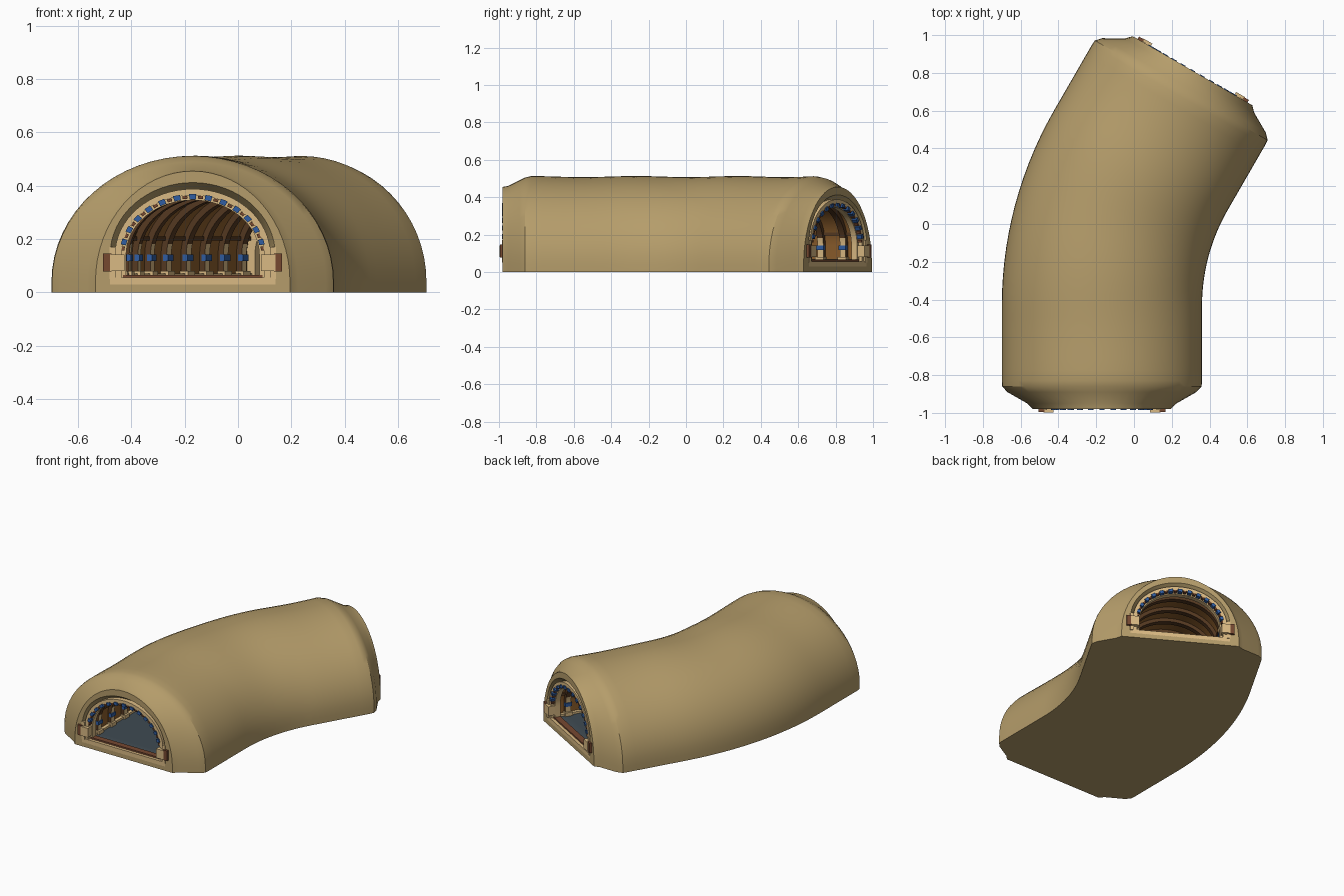
import bpy, bmesh, math
from mathutils import Vector

cube = bpy.data.objects.get("Cube")
if cube:
    bpy.data.objects.remove(cube, do_unlink=True)


def material(name, rgb):
    m = bpy.data.materials.new(name)
    m.use_nodes = True
    m.diffuse_color = (*rgb, 1)
    bsdf = m.node_tree.nodes["Principled BSDF"]
    bsdf.inputs["Base Color"].default_value = (*rgb, 1)
    bsdf.inputs["Roughness"].default_value = 0.8
    return m


SAND = material("sand", (0.46, 0.335, 0.145))
CREAM = material("cream", (0.70, 0.49, 0.23))
WALL = material("wall brown", (0.26, 0.11, 0.025))
DARK = material("dark brown", (0.09, 0.04, 0.015))
RUST = material("rust brown", (0.18, 0.065, 0.03))
BLUE = material("lamp blue", (0.03, 0.11, 0.36))
SLATE = material("floor slate", (0.05, 0.07, 0.085))

# Centre line: straight, thirty degree bend, straight
END, LEG, RADIUS, BEND = 0.15, 0.81, 1.55, math.radians(30)
STRAIGHT = END + LEG - RADIUS * math.tan(BEND / 2)
TOTAL = 2 * STRAIGHT + RADIUS * BEND
START = Vector((-0.17, -0.98, 0))


def place(s, x, z):
    """Point x to the side of the centre line at distance s, height z."""
    a = min(max((s - STRAIGHT) / RADIUS, 0), BEND)
    c = START + Vector((RADIUS * (1 - math.cos(a)),
                        min(s, STRAIGHT) + RADIUS * math.sin(a), 0))
    c += max(s - STRAIGHT - RADIUS * BEND, 0) * Vector((math.sin(a), math.cos(a), 0))
    return c + Vector((x * math.cos(a), -x * math.sin(a), z))


def arc(w, spring, top, a0=0.0, a1=180.0, n=32):
    angles = [math.radians(a0 + (a1 - a0) * i / n) for i in range(n + 1)]
    return [(w * math.cos(a), spring + (top - spring) * math.sin(a)) for a in angles]


def arch(w, base, spring, top):
    return [(w, base)] + arc(w, spring, top) + [(-w, base)]


def build(name, solids, mats, rule=None, cyclic=False):
    """Skin every solid, a list of (s, outline) rings, into one object."""
    bm = bmesh.new()
    for rings in solids:
        rows = [[bm.verts.new(place(s, x, z)) for x, z in pts] for s, pts in rings]
        n, count = len(rows[0]), len(rows)
        for r in range(count if cyclic else count - 1):
            a, b = rows[r], rows[(r + 1) % count]
            for i in range(n):
                j = (i + 1) % n
                f = bm.faces.new((a[i], a[j], b[j], b[i]))
                if rule:
                    f.material_index = rule(r, i, n, f.calc_center_median().z)
        if not cyclic:
            for row in (rows[0], rows[-1]):
                for i in range(n // 2 - 1):
                    bm.faces.new((row[i], row[i + 1], row[n - 2 - i], row[n - 1 - i]))
    bmesh.ops.recalc_face_normals(bm, faces=bm.faces)
    mesh = bpy.data.meshes.new(name)
    bm.to_mesh(mesh)
    bm.free()
    for m in mats:
        mesh.materials.append(m)
    ob = bpy.data.objects.new(name, mesh)
    bpy.context.collection.objects.link(ob)
    bpy.ops.object.select_all(action="DESELECT")
    ob.select_set(True)
    bpy.context.view_layer.objects.active = ob
    bpy.ops.object.shade_smooth_by_angle(angle=math.radians(30))
    return ob


def box(s0, s1, x0, x1, z0, z1, steps=1):
    pts = [(x0, z0), (x1, z0), (x1, z1), (x0, z1)]
    return [(s0 + (s1 - s0) * i / steps, pts) for i in range(steps + 1)]


def band(s0, s1, outer, inner):
    pts = outer + inner[::-1]
    return [(s0, pts), (s1, pts)]


# Shell: outer skin front to back, then recess and lining back to front
end_rings = [(0, 0.365, 0.455), (0.03, 0.395, 0.46), (0.09, 0.50, 0.49),
             (0.12, 0.528, 0.505), (END, 0.53, 0.512)]
front = [(s, arch(w, 0, 0.04, h)) for s, w, h in end_rings]
back = [(TOTAL - s, pts) for s, pts in reversed(front)]
STEPS = 28
middle = []
for k in range(1, STEPS):
    s = END + (TOTAL - 2 * END) * k / STEPS
    middle.append((s, arch(0.53, 0, 0.04, 0.51 + 0.003 * math.sin(s * 11))))
mouth = arch(0.31, 0.03, 0.14, 0.412)
throat = arch(0.285, 0.055, 0.14, 0.378)
outer = front + middle + back
inner = [(TOTAL, mouth)]
for k in range(STEPS + 1):
    inner.append((TOTAL - 0.05 - (TOTAL - 0.1) * k / STEPS, throat))
inner.append((0, mouth))
first, last = len(outer) + 1, len(outer) + len(inner) - 2


def shell_rule(r, i, n, z):
    if first <= r < last:
        return 2 if i == n - 1 else 1
    return 0


build("tunnel_shell", [outer + inner], [SAND, WALL, SLATE], shell_rule, cyclic=True)

# Ribs: cream posts below, dark arches above
RIBS = 13
rib_s = [0.12 + (TOTAL - 0.24) * k / (RIBS - 1) for k in range(RIBS)]
rib_out, rib_in = arch(0.287, 0.056, 0.14, 0.38), arch(0.262, 0.056, 0.14, 0.355)
build("ribs", [band(s - 0.018, s + 0.018, rib_out, rib_in) for s in rib_s],
      [DARK, CREAM], lambda r, i, n, z: int(z < 0.19))
build("rib_feet", [box(s - 0.025, s + 0.025, *sorted((d * 0.25, d * 0.284)), 0.056, 0.08)
                   for s in rib_s for d in (-1, 1)], [CREAM])
build("rib_lamps", [box(s - 0.022, s + 0.022, *sorted((d * 0.255, d * 0.275)), 0.118, 0.142)
                    for s in rib_s for d in (-1, 1)], [BLUE])

# Long rails along both walls
for name, x, z0, z1, mat in (("wall_rail", 0.266, 0.195, 0.21, DARK),
                             ("floor_kerb", 0.262, 0.056, 0.07, CREAM)):
    build(name, [box(0.05, TOTAL - 0.05, *sorted((d * x, d * 0.284)), z0, z1, 28)
                 for d in (-1, 1)], [mat])

# Matching portals at both ends
LAMPS = 13
for label, at in (("front", lambda s: s), ("back", lambda s: TOTAL - s)):
    def straight(s0, s1, *rest):
        return [(START_S, pts) for START_S, pts in box(at(s0), at(s1), *rest)]

    def hoop(s0, s1, w0, w1, a0, a1, n):
        return band(at(s0), at(s1), arc(w0, 0.14, w0 + 0.095, a0, a1, n),
                    arc(w1, 0.14, w1 + 0.095, a0, a1, n))

    build(label + "_portal_frame",
          [band(at(0.004), at(0.06), arch(0.292, 0.04, 0.14, 0.388),
                arch(0.268, 0.04, 0.14, 0.364))], [CREAM])
    build(label + "_inner_frame",
          [band(at(0.025), at(0.06), arch(0.27, 0.055, 0.14, 0.366),
                arch(0.25, 0.055, 0.14, 0.346))], [CREAM])
    pitch = 180 / (LAMPS + 1)
    build(label + "_portal_lamps",
          [hoop(-0.004, 0.03, 0.274, 0.254, i * pitch - 2.8, i * pitch + 2.8, 2)
           for i in range(1, LAMPS + 1)], [BLUE])
    build(label + "_lamp_spacers",
          [hoop(0.002, 0.03, 0.268, 0.257, (i + 0.5) * pitch - 2, (i + 0.5) * pitch + 2, 2)
           for i in range(LAMPS + 1)], [RUST])
    build(label + "_sill", [straight(0, 0.05, -0.31, 0.31, 0.028, 0.056)], [CREAM])
    build(label + "_threshold", [straight(0.02, 0.06, -0.262, 0.262, 0.05, 0.066)], [RUST])
    sides = (-1, 1)
    build(label + "_bracket_backs",
          [straight(-0.015, 0.04, *sorted((d * 0.305, d * 0.336)), 0.078, 0.146)
           for d in sides], [RUST])
    build(label + "_brackets",
          [straight(-0.018, 0.04, *sorted((d * 0.256, d * 0.31)), 0.08, 0.142)
           for d in sides], [CREAM])
    build(label + "_bracket_posts",
          [straight(-0.004, 0.03, *sorted((d * 0.29, d * 0.312)), 0.05, 0.17)
           for d in sides], [CREAM])
